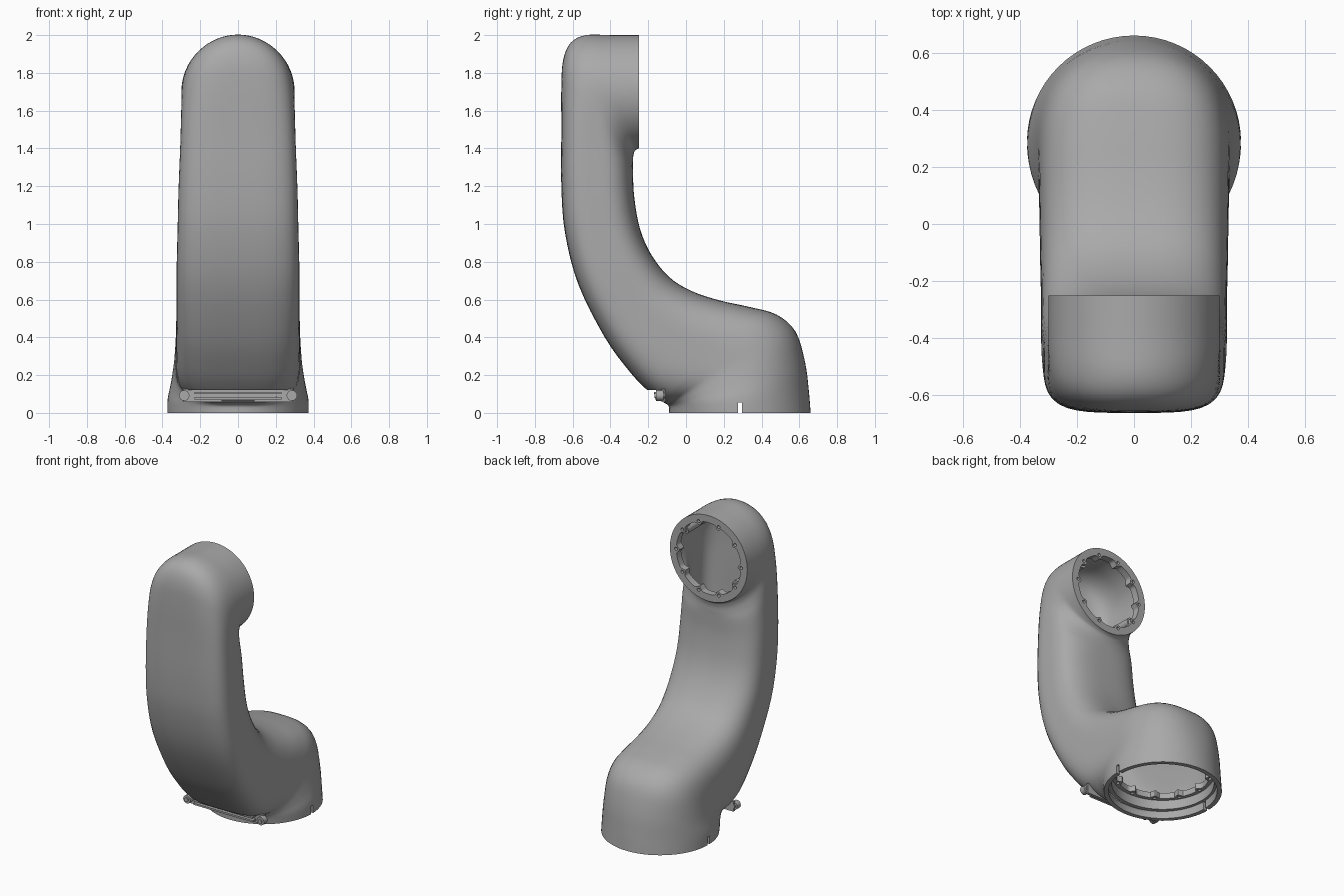
import bpy, bmesh
from math import pi, cos, sin, radians
from mathutils import Matrix, Vector

cube = bpy.data.objects.get("Cube")
if cube:
    bpy.data.objects.remove(cube)

grey = bpy.data.materials.new("satin grey")
grey.use_nodes = True
grey.diffuse_color = (0.4, 0.4, 0.4, 1)
grey.node_tree.nodes["Principled BSDF"].inputs["Base Color"].default_value = grey.diffuse_color


def finish(name, bm):
    bmesh.ops.recalc_face_normals(bm, faces=bm.faces)
    mesh = bpy.data.meshes.new(name)
    bm.to_mesh(mesh)
    bm.free()
    mesh.materials.append(grey)
    ob = bpy.data.objects.new(name, mesh)
    bpy.context.collection.objects.link(ob)
    return ob


def activate(ob):
    bpy.ops.object.select_all(action='DESELECT')
    ob.select_set(True)
    bpy.context.view_layer.objects.active = ob


def cut(ob, cutter):
    cutter.hide_render = True
    mod = ob.modifiers.new("cut", 'BOOLEAN')
    mod.operation, mod.solver, mod.object = 'DIFFERENCE', 'EXACT', cutter
    mod.use_self = True
    activate(ob)
    bpy.ops.object.modifier_apply(modifier=mod.name)
    bpy.data.objects.remove(cutter)


def smooth(ob):
    activate(ob)
    bpy.ops.object.shade_smooth_by_angle(angle=radians(35))


def skin(bm, rings, closed):
    """Join equal loops of points with quads."""
    loops = [[bm.verts.new(p) for p in ring] for ring in rings]
    pairs = list(zip(loops, loops[1:]))
    if closed:
        pairs.append((loops[-1], loops[0]))
    for a, b in pairs:
        for i in range(len(a)):
            j = (i + 1) % len(a)
            bm.faces.new((a[i], a[j], b[j], b[i]))


def boxes(name, items):
    bm = bmesh.new()
    for size, pos in items:
        bmesh.ops.create_cube(bm, size=1, matrix=Matrix.Translation(pos) @ Matrix.Diagonal((*size, 1)))
    return finish(name, bm)


def rods(name, points, radius, depth, turn):
    bm = bmesh.new()
    for p in points:
        bmesh.ops.create_cone(bm, cap_ends=True, segments=16, radius1=radius, radius2=radius,
                              depth=depth, matrix=Matrix.Translation(p) @ turn)
    return finish(name, bm)


# Sections: front y z, rear y z, half width, front and rear squareness
SECTIONS = [
    (-.25, 2, -.25, 1.4, .3, 2, 2),
    (-.4, 2, -.262, 1.395, .3, 2, 2),
    (-.53, 2, -.272, 1.385, .3, 2, 2),
    (-.61, 1.96, -.277, 1.37, .3, 2.2, 2.1),
    (-.65, 1.87, -.28, 1.35, .3, 2.6, 2.2),
    (-.66, 1.73, -.28, 1.32, .302, 3.2, 2.4),
    (-.66, 1.5, -.28, 1.28, .306, 4, 2.8),
    (-.66, 1.2, -.275, 1.15, .315, 4, 3),
    (-.64, .95, -.245, .98, .32, 4, 3),
    (-.57, .68, -.185, .84, .325, 4, 3),
    (-.43, .4, -.09, .72, .325, 4, 3),
    (-.3, .22, .03, .645, .328, 4, 3),
    (-.21, .125, .18, .595, .33, 4, 3),
    (-.14, .07, .34, .56, .332, 3.5, 3),
    (-.11, .05, .48, .52, .335, 3, 2.8),
    (-.1, .045, .58, .43, .34, 2.6, 2.5),
    (-.095, .04, .63, .27, .355, 2.3, 2.2),
    (-.09, .03, .65, .12, .372, 2.1, 2),
    (-.09, 0, .66, 0, .375, 2, 2),
]


def spline(rows, steps):
    """Smooth in-between sections."""
    rows = [rows[0]] + rows + [rows[-1]]
    for a, b, c, d in zip(rows, rows[1:], rows[2:], rows[3:]):
        for k in range(steps):
            t = k / steps
            yield [q + t / 2 * (r - p + t * (2*p - 5*q + 4*r - s + t * (3*(q - r) + s - p)))
                   for p, q, r, s in zip(a, b, c, d)]
    yield rows[-1]


def section_ring(row, inset, count=64):
    front, rear = Vector((0, row[0], row[1])), Vector((0, row[2], row[3]))
    middle, half = (front + rear) / 2, (front - rear) / 2
    half *= 1 - inset / half.length
    ring = []
    for i in range(count):
        c, s = cos(2 * pi * i / count), sin(2 * pi * i / count)
        n = row[5] if c > 0 else row[6]
        r = (abs(c) ** n + abs(s) ** n) ** (-1 / n)
        ring.append(middle + half * r * c + Vector(((row[4] - inset) * r * s, 0, 0)))
    return ring


# Hollow arm shell, open at both ends
path = list(spline(SECTIONS, 4))
bm = bmesh.new()
skin(bm, [section_ring(p, 0) for p in path] + [section_ring(p, .03) for p in reversed(path)], True)
shell = finish("arm_shell", bm)

# Rim notches and front groove
cut(shell, boxes("notch_cutter", [((1, .022, .1), (0, .285, .005))]))
cut(shell, boxes("groove_cutter", [((1, .2, .055), (0, -.23, .0925))]))
smooth(shell)


# Bolted flanges with lobes
def flange(name, outer, inner, lobe, bolts, depth, place):
    bm = bmesh.new()
    angles = [2 * pi * i / 160 for i in range(160)]
    lobed = [inner - lobe * max(0, cos(bolts * a)) ** 3 for a in angles]
    skin(bm, [[place @ Vector((r * cos(a), r * sin(a), z)) for a, r in zip(angles, radii)]
              for radii, z in (([outer] * 160, 0), (lobed, 0), (lobed, depth), ([outer] * 160, depth))], True)
    ob = finish(name, bm)
    r = inner + lobe * .1
    holes = [place @ Vector((r * cos(2 * pi * i / bolts), r * sin(2 * pi * i / bolts), 0))
             for i in range(bolts)]
    cut(ob, rods("hole_cutter", holes, .011, .05, place.to_3x3().to_4x4()))
    smooth(ob)


turn = Matrix.Rotation(pi / 2, 4, 'X')
flange("top_flange", .272, .25, .025, 10, .05, Matrix.Translation((0, -.25, 1.7)) @ turn)
base = Matrix.Translation((0, .285, 0))
flange("base_flange", .335, .3, .03, 12, .04, base @ Matrix.Translation((0, 0, .12)))

# Stepped ring inside the base opening
bm = bmesh.new()
skin(bm, [[base @ Vector((r * cos(a * pi / 48), r * sin(a * pi / 48), z)) for a in range(96)]
          for r, z in ((.352, .055), (.325, .055), (.325, .12), (.335, .12))], True)
smooth(finish("base_step", bm))

# Guide rods inside the top opening
smooth(rods("guide_rods", [(.2, -.42, 1.84), (-.2, -.42, 1.56)], .03, .3, turn))

# Groove back, slats and screw bosses
boxes("groove_parts", [((.58, .02, .07), (0, -.12, .0925)),
                       ((.46, .04, .012), (0, -.145, .078)),
                       ((.46, .05, .012), (0, -.145, .105))])
for radius, depth in ((.028, .04), (.014, .055)):
    smooth(rods("groove_screws", [(s * .285, -.14, .092) for s in (-1, 1)], radius, depth, turn))
